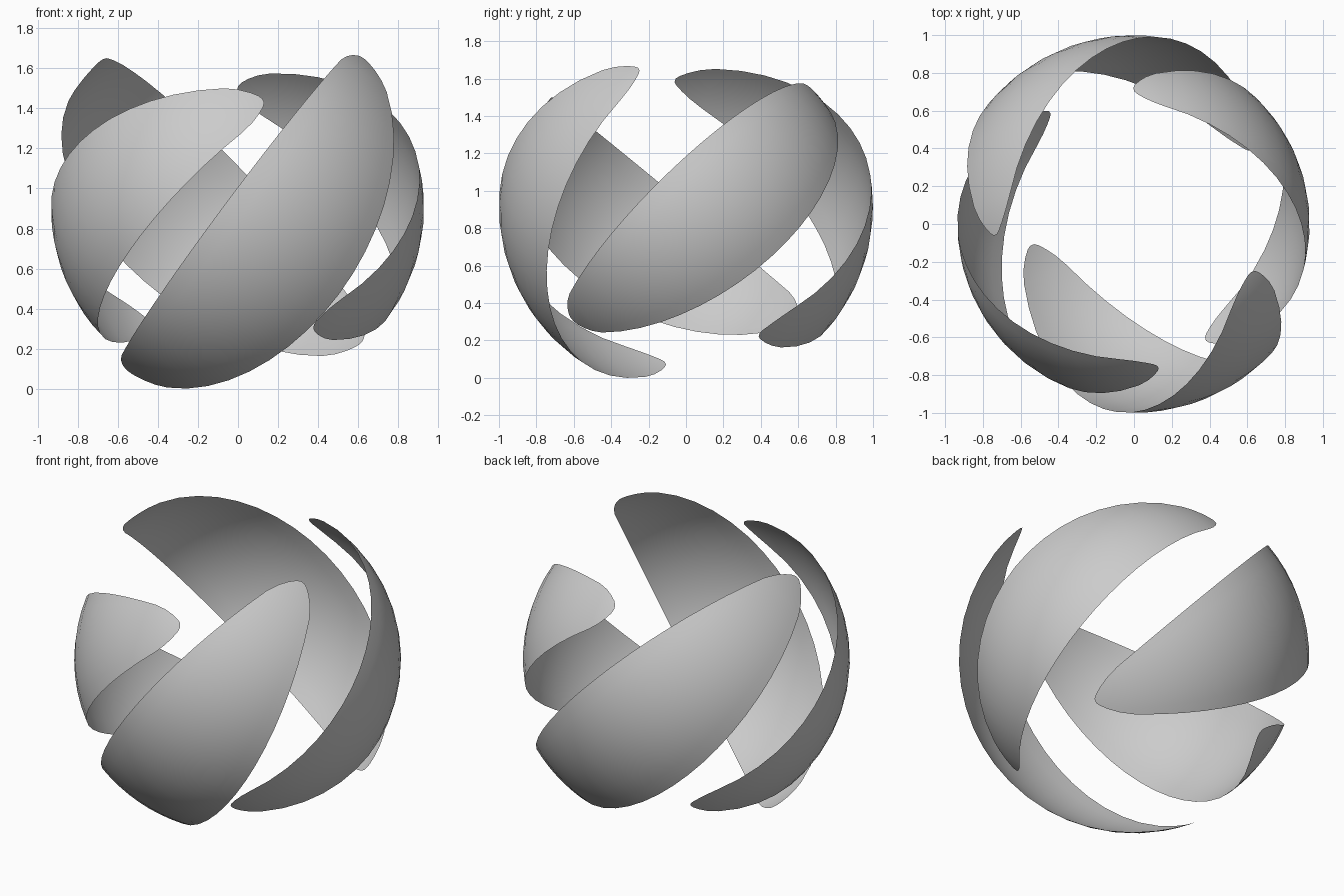
import bpy, math
from mathutils import Vector

if "Cube" in bpy.data.objects:
    bpy.data.objects.remove(bpy.data.objects["Cube"])

W = math.radians(22.6)      # half width of each petal
TAPER = math.radians(69)    # where the rounded tips begin
ALONG, ACROSS = 18, 8


def petal(name, radius, cz, facing, axis, reach):
    """Round-tipped slice of a sphere shell, facing outward, long side along axis."""
    u = Vector(axis).normalized()
    d = Vector(facing)
    d = (d - u * d.dot(u)).normalized()
    v = u.cross(d)
    reach = math.radians(reach)
    # even steps on the body, finer steps around the tips
    body = [-TAPER + 2 * TAPER * i / ALONG for i in range(ALONG + 1)]
    tip = [TAPER + (reach - TAPER) * s for s in (0.4, 0.7, 0.9, 0.985)]
    angles = [-t for t in reversed(tip)] + body + tip
    verts, faces = [], []
    for a in angles:
        half = math.atan(math.tan(W) * math.cos(a))
        s = max(0.0, (abs(a) - TAPER) / (reach - TAPER))
        half *= math.sqrt(1 - s * s)
        for j in range(ACROSS + 1):
            b = half * (2 * j / ACROSS - 1)
            p = (d * math.cos(a) + u * math.sin(a)) * math.cos(b) + v * math.sin(b)
            verts.append(p * radius + Vector((0, 0, cz)))
    n = ACROSS + 1
    for i in range(len(angles) - 1):
        for j in range(ACROSS):
            k = i * n + j
            faces.append((k, k + 1, k + n + 1, k + n))
    # outward winding
    f = faces[len(faces) // 2]
    nrm = (verts[f[1]] - verts[f[0]]).cross(verts[f[2]] - verts[f[0]])
    if nrm.dot(verts[f[0]] - Vector((0, 0, cz))) < 0:
        faces = [tuple(reversed(q)) for q in faces]
    mesh = bpy.data.meshes.new(name)
    mesh.from_pydata(verts, [], faces)
    mesh.shade_smooth()
    obj = bpy.data.objects.new(name, mesh)
    bpy.context.collection.objects.link(obj)
    return obj


# outer pair (front and back), inner pair (left and right)
petals = [
    petal("front_petal", 1.00, 0.92, (0.226, -0.937, -0.25), (0.594, -0.072, 0.80), 79),
    petal("back_petal", 1.00, 0.92, (-0.334, 0.944, -0.02), (-0.685, -0.228, 0.69), 80),
    petal("right_petal", 0.93, 0.91, (0.965, 0.263, 0.012), (-0.209, 0.726, 0.655), 78),
    petal("left_petal", 0.935, 0.91, (-0.883, -0.458, -0.10), (0.312, -0.734, 0.603), 79),
]

# stand the model on the ground
low = min(v.co.z for o in petals for v in o.data.vertices)
for o in petals:
    for v in o.data.vertices:
        v.co.z -= low
